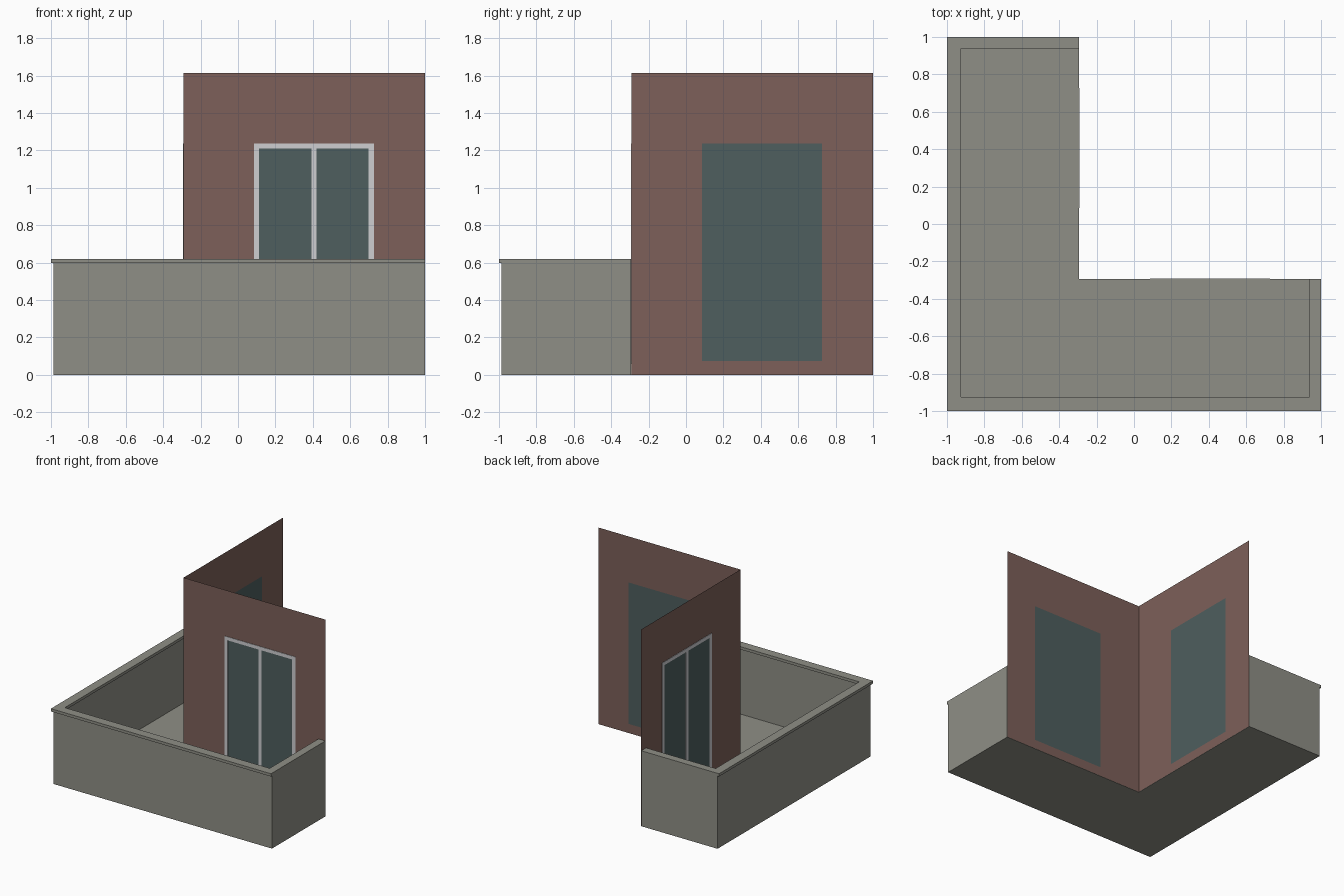
import bpy
import bmesh

cube = bpy.data.objects.get("Cube")
if cube:
    bpy.data.objects.remove(cube, do_unlink=True)


def material(name, r, g, b):
    mat = bpy.data.materials.new(name)
    mat.use_nodes = True
    mat.diffuse_color = (r, g, b, 1)
    mat.node_tree.nodes["Principled BSDF"].inputs["Base Color"].default_value = (r, g, b, 1)
    return mat


concrete = material("warm grey concrete", 0.275, 0.275, 0.24)
brick = material("brown wall", 0.205, 0.117, 0.1)
glass = material("dark teal glass", 0.077, 0.112, 0.112)
white = material("pale door frame", 0.62, 0.62, 0.64)


def finish(name, bm, *mats):
    bmesh.ops.recalc_face_normals(bm, faces=bm.faces)
    mesh = bpy.data.meshes.new(name)
    bm.to_mesh(mesh)
    bm.free()
    for mat in mats:
        mesh.materials.append(mat)
    obj = bpy.data.objects.new(name, mesh)
    bpy.context.scene.collection.objects.link(obj)
    return obj


def prism(name, outline, low, high, mat):
    """Extrude a flat outline from one height to another."""
    bm = bmesh.new()
    base = bm.faces.new([bm.verts.new((x, y, low)) for x, y in outline])
    top = bmesh.ops.extrude_face_region(bm, geom=[base], use_keep_orig=True)["geom"]
    moved = [v for v in top if isinstance(v, bmesh.types.BMVert)]
    bmesh.ops.translate(bm, verts=moved, vec=(0, 0, high - low))
    return finish(name, bm, mat)


WALL = -0.291      # plane of both house walls
BACK = -0.294      # balcony edge against the walls
FLOOR = 0.06
RIM, TOP = 0.597, 0.62


def rim_outline(out, inner, end):
    """Half of the outline, then its mirror across the diagonal."""
    half = [(end, BACK), (end, inner), (inner, inner)]
    outer = [(1, BACK), (1, out), (out, out), (out, 1), (BACK, 1)]
    return outer + [(y, x) for x, y in half] + [half[1], half[0]]


# Balcony: parapet, overhanging coping and L-shaped floor
prism("parapet", rim_outline(-0.987, -0.937, 0.95), 0, RIM, concrete)
prism("parapet_coping", rim_outline(-1, -0.926, 0.937), RIM, TOP, concrete)
prism("balcony_floor", [(0.95, BACK), (0.95, -0.937), (-0.937, -0.937),
                        (-0.937, 0.95), (BACK, 0.95), (BACK, BACK)], 0, FLOOR, concrete)

# Door opening along the wall, and in height
LEFT, RIGHT, SILL, HEAD = 0.085, 0.727, 0.075, 1.237
BAR, PLATE = 0.028, 0.004


def house_wall(name, place):
    """Thin wall sheet whose middle cell is the glazed door."""
    bm = bmesh.new()
    along, up = (WALL, LEFT, RIGHT, 1), (0, SILL, HEAD, 1.615)
    grid = [[bm.verts.new(place(a, WALL, z)) for z in up] for a in along]
    for i in range(3):
        for j in range(3):
            face = bm.faces.new((grid[i][j], grid[i + 1][j],
                                 grid[i + 1][j + 1], grid[i][j + 1]))
            face.material_index = int(i == 1 and j == 1)
    finish(name, bm, brick, glass)


def door_frame(name, place):
    """Flat bars on the balcony side of the wall."""
    bm = bmesh.new()
    mid = (LEFT + RIGHT) / 2
    bars = [(LEFT, LEFT + BAR, SILL, HEAD), (RIGHT - BAR, RIGHT, SILL, HEAD),
            (mid - BAR / 2, mid + BAR / 2, SILL + BAR, HEAD - BAR),
            (LEFT + BAR, RIGHT - BAR, HEAD - BAR, HEAD),
            (LEFT + BAR, RIGHT - BAR, SILL, SILL + BAR)]
    for a0, a1, z0, z1 in bars:
        box = bmesh.ops.create_cube(bm, size=1)["verts"]
        for v in box:
            a = a1 if v.co.x > 0 else a0
            depth = WALL - (PLATE if v.co.y < 0 else 0.0005)
            v.co = place(a, depth, z1 if v.co.z > 0 else z0)
    finish(name, bm, white)


# Both walls share one design, mirrored across the diagonal
for side, place in (("front", lambda a, d, z: (a, d, z)),
                    ("side", lambda a, d, z: (d, a, z))):
    house_wall(side + "_house_wall", place)
    door_frame(side + "_door_frame", place)
